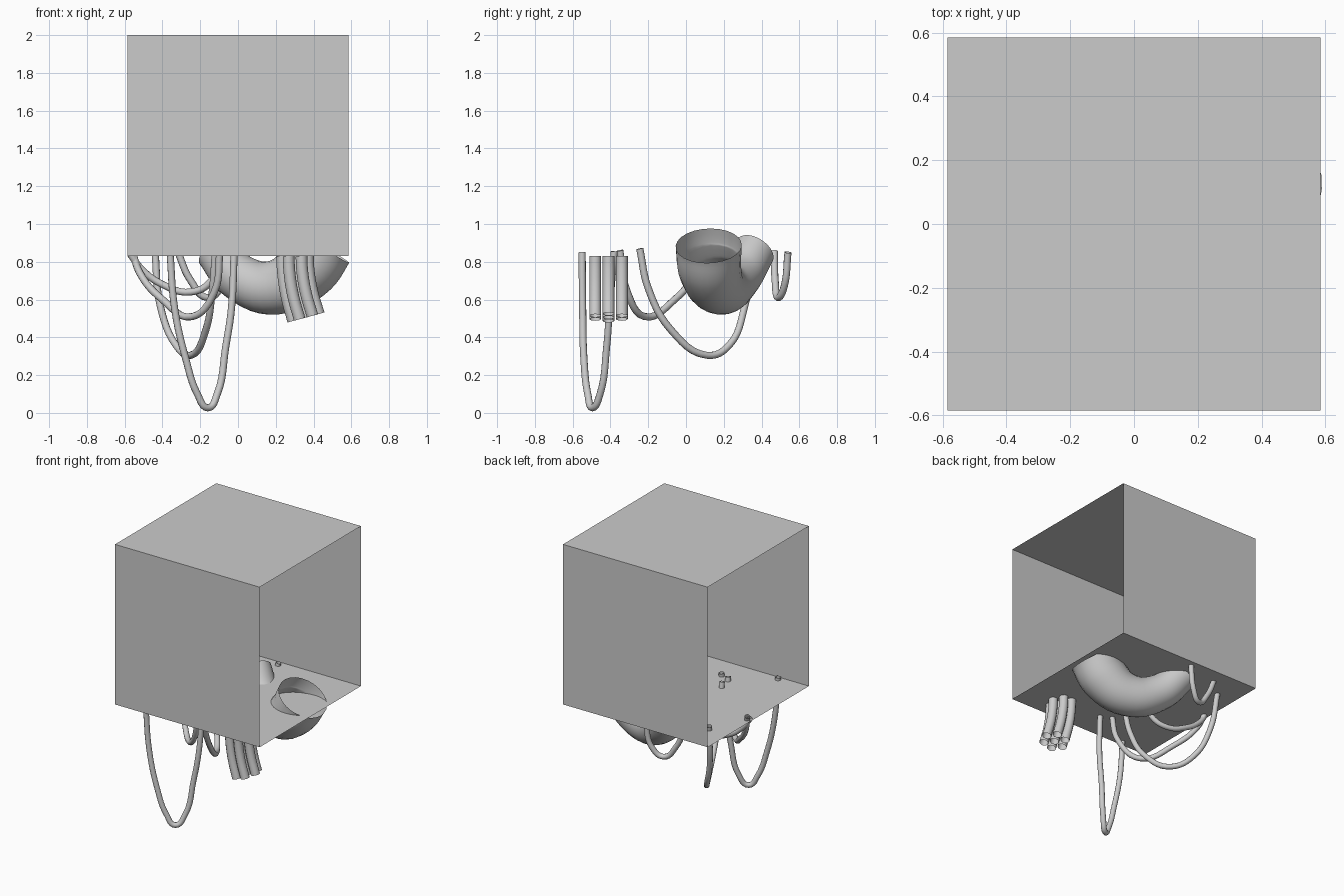
import bpy, bmesh, math

if "Cube" in bpy.data.objects:
    bpy.data.objects.remove(bpy.data.objects["Cube"])


def tube(name, pts, radius, sides=12, scale=None):
    """Open smooth tube swept along a path through the given points."""
    cu = bpy.data.curves.new(name, 'CURVE')
    cu.dimensions = '3D'
    cu.bevel_depth = radius
    cu.bevel_resolution = max(0, sides // 2 - 2)
    cu.resolution_u = 6
    cu.use_fill_caps = False
    sp = cu.splines.new('BEZIER')
    sp.bezier_points.add(len(pts) - 1)
    for i, p in enumerate(pts):
        b = sp.bezier_points[i]
        b.co = p
        b.handle_left_type = b.handle_right_type = 'AUTO'
        b.radius = scale[i] if scale else 1.0
    ob = bpy.data.objects.new(name, cu)
    bpy.context.collection.objects.link(ob)
    bpy.ops.object.select_all(action='DESELECT')
    ob.select_set(True)
    bpy.context.view_layer.objects.active = ob
    bpy.ops.object.convert(target='MESH')
    bpy.ops.object.shade_smooth()
    return bpy.context.object


# Box sleeve: thin sheet walls, left and right sides open
me = bpy.data.meshes.new("box_shell")
bm = bmesh.new()
bmesh.ops.create_cube(bm, size=1.17)
bm.normal_update()
bmesh.ops.delete(bm, geom=[f for f in bm.faces if abs(f.normal.x) > 0.9],
                 context='FACES_ONLY')
bm.to_mesh(me)
bm.free()
box = bpy.data.objects.new("box_shell", me)
box.location.z = 1.415
bpy.context.collection.objects.link(box)

# Fat tapering pipe hanging below the floor
tube("large_pipe",
     [(.44, .12, .885), (.37, .125, .77), (.20, .18, .665),
      (.01, .27, .715), (-.12, .365, .86)],
     1.0, 24, [.175, .168, .145, .125, .11])

# Bundle of seven short hoses in a hexagonal pack
R = .034
offsets = [(0, 0)] + [(2 * R * math.cos(a), 2 * R * math.sin(a))
                      for a in (math.radians(60 * k) for k in range(6))]
for i, (dx, dy) in enumerate(offsets):
    y = -.41 + dy * 1.2
    tube(f"bundle_hose_{i + 1}",
         [(.302 + dx, y, .83), (.306 + dx, y, .75 + dx * .08),
          (.325 + dx, y, .63 + dx * .18), (.36 + dx, y, .505 + dx * .27)],
         .031, 12)

# Thin hanging cables
cables = {
    "long_front_cable": [(-.36, -.55, .85), (-.335, -.547, .55),
                         (-.275, -.54, .28), (-.215, -.52, .10),
                         (-.16, -.495, .027), (-.11, -.455, .10),
                         (-.065, -.42, .35), (-.035, -.405, .55),
                         (-.02, -.38, .855)],
    "middle_cable": [(-.12, -.245, .87), (-.135, -.20, .66), (-.17, -.08, .44),
                     (-.25, .11, .305), (-.33, .23, .36), (-.41, .31, .56),
                     (-.44, .36, .86)],
    "lower_side_cable": [(-.095, -.35, .86), (-.125, -.31, .64),
                         (-.24, -.22, .51), (-.40, -.06, .60),
                         (-.52, .05, .74), (-.56, .09, .86)],
    "upper_side_cable": [(-.095, .0, .84), (-.14, .015, .70), (-.25, .05, .64),
                         (-.40, .08, .68), (-.51, .08, .76), (-.57, .07, .84)],
    "back_cable": [(-.05, .54, .85), (-.09, .52, .67), (-.16, .488, .61),
                   (-.25, .472, .70), (-.32, .468, .855)],
}
for name, pts in cables.items():
    tube(name, pts, .019, 10)
